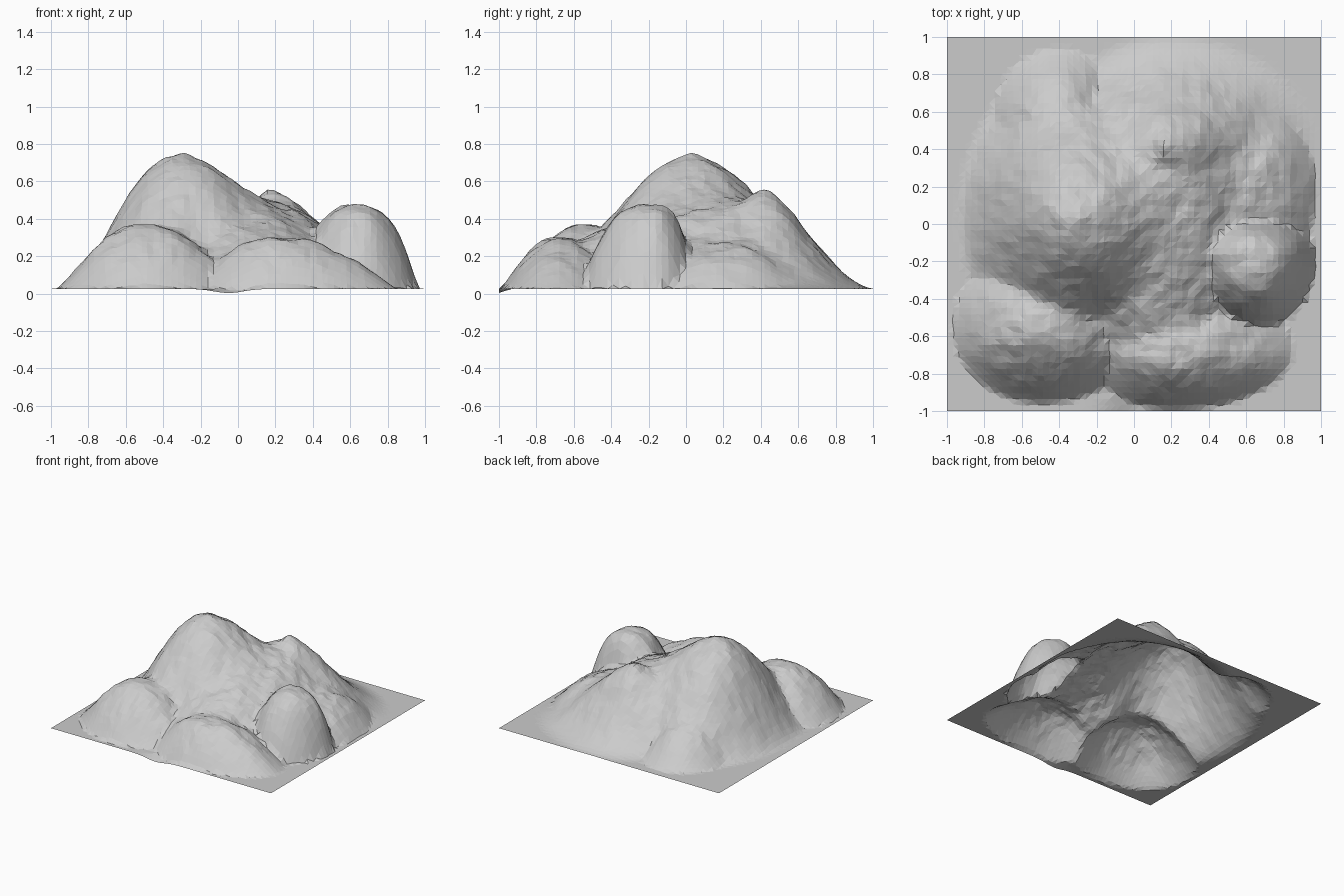
import bpy, bmesh
from math import exp
from mathutils import Vector, noise

if "Cube" in bpy.data.objects:
    bpy.data.objects.remove(bpy.data.objects["Cube"])

BASE = 0.025
CELLS = 62

# mounds: peak x, y, height, reach left, right, front, back, profile p, q
MOUNDS = [
    (-0.33, 0.03, 0.71, 0.62, 0.95, 0.82, 0.85, 2.0, 1.95),  # main peak
    (0.63, -0.18, 0.45, 0.31, 0.335, 0.39, 0.24, 3.0, 1.1),  # right knob
    (-0.50, -0.56, 0.345, 0.47, 0.56, 0.40, 0.45, 2.0, 1.2),  # front left hill
    (0.20, -0.68, 0.275, 0.45, 0.65, 0.31, 0.40, 2.0, 1.1),  # front right hill
    (0.18, 0.42, 0.515, 0.66, 0.80, 0.70, 0.60, 1.5, 2.0),   # rear peak
    (0.55, 0.20, 0.25, 0.50, 0.42, 0.65, 0.50, 2.0, 1.0),    # right shoulder
    (-0.40, 0.50, 0.27, 0.37, 0.36, 0.40, 0.44, 2.0, 1.3),   # rear left shoulder
    (0.08, 0.20, 0.47, 0.70, 0.70, 1.15, 0.66, 2.0, 1.1),    # central saddle
]


def dome(x, y, m):
    px, py, h, left, right, front, back, p, q = m
    dx = (x - px) / (right if x > px else left)
    dy = (y - py) / (back if y > py else front)
    r = (dx * dx + dy * dy) ** 0.5
    return h * (1 - r ** p) ** q if r < 1 else 0.0


def height(x, y):
    # soft maximum of all mounds, plus a little craggy variation
    z = sum(dome(x, y, m) ** 9 for m in MOUNDS) ** (1 / 9)
    rough = noise.noise(Vector((x * 6, y * 6, 0.3))) + 0.8 * noise.noise(Vector((x * 15, y * 15, 2.1)))
    z += 0.018 * rough * min(1, z / 0.2)
    # shallow dip at the front edge
    z -= 0.022 * exp(-((x + 0.05) / 0.11) ** 2 - ((y + 1) / 0.04) ** 2)
    return BASE + z


# terrain sheet: open triangulated height field
bm = bmesh.new()
bmesh.ops.create_grid(bm, x_segments=CELLS, y_segments=CELLS, size=1.0)
for v in bm.verts:
    x, y = v.co.x, v.co.y
    if abs(x) < 0.99 and abs(y) < 0.99:
        n = noise.noise_vector(Vector((x * 20, y * 20, 5)))
        x += n.x * 0.008
        y += n.y * 0.008
    v.co = (x, y, height(x, y))
bmesh.ops.triangulate(bm, faces=bm.faces[:], quad_method='SHORT_EDGE')
mesh = bpy.data.meshes.new("rocky_terrain")
bm.to_mesh(mesh)
bm.free()
terrain = bpy.data.objects.new("rocky_terrain", mesh)
bpy.context.collection.objects.link(terrain)
